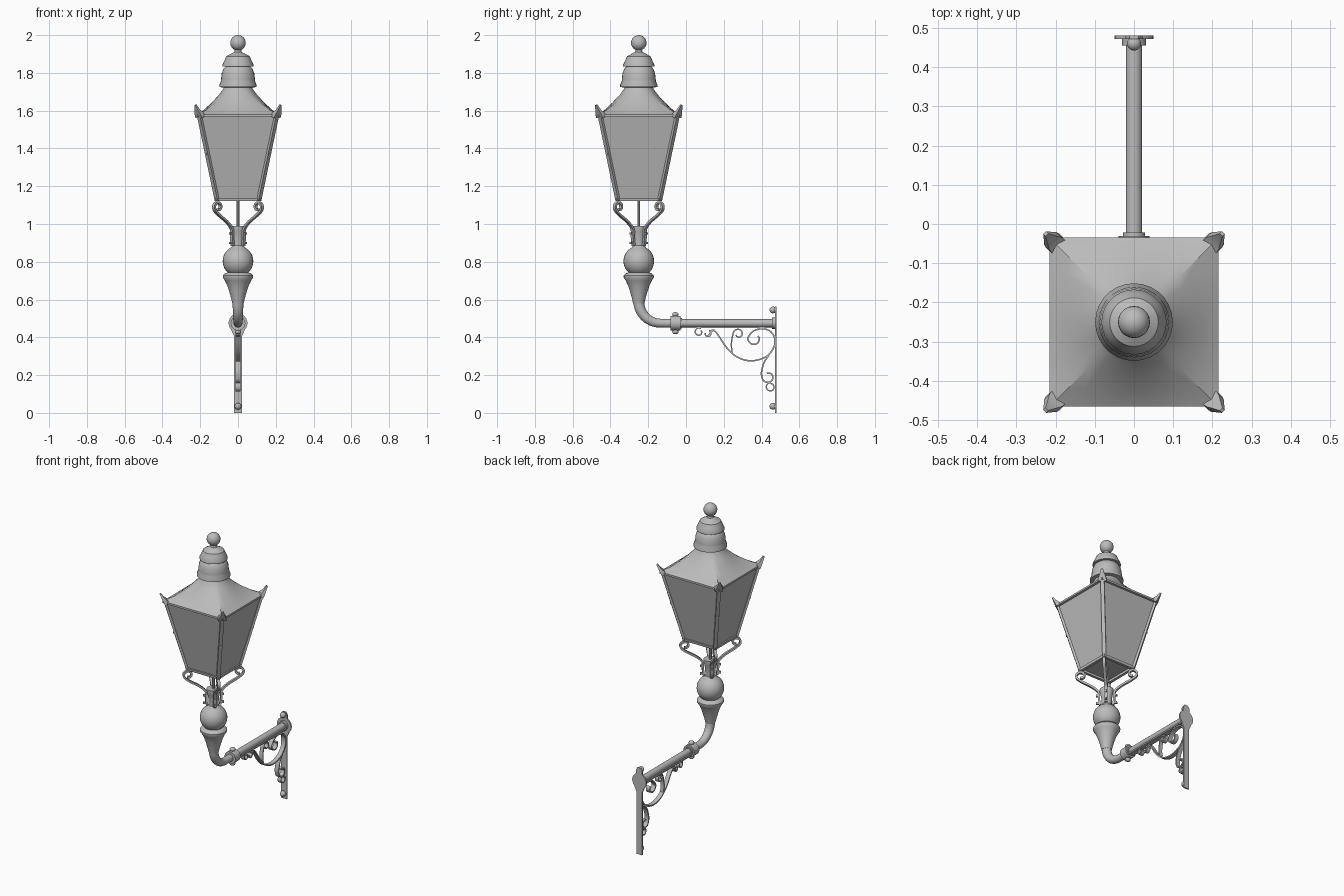
import bpy, bmesh
from math import pi, sin, cos, radians, sqrt
from mathutils import Matrix, Vector

cube = bpy.data.objects.get("Cube")
if cube:
    bpy.data.objects.remove(cube)

iron = bpy.data.materials.new("grey iron")
iron.use_nodes = True
iron.diffuse_color = (0.5, 0.5, 0.5, 1)
iron.node_tree.nodes["Principled BSDF"].inputs["Base Color"].default_value = (0.5, 0.5, 0.5, 1)

LAMP = Vector((0, -0.25, 0))   # axis of the lantern
ARM_Z = 0.475                  # height of the horizontal arm
WALL = 0.48                    # face of the wall


def finish(name, bm, matrix=Matrix()):
    bmesh.ops.transform(bm, matrix=matrix, verts=bm.verts)
    bmesh.ops.recalc_face_normals(bm, faces=bm.faces)
    me = bpy.data.meshes.new(name)
    bm.to_mesh(me)
    bm.free()
    me.materials.append(iron)
    me.shade_smooth()
    me.set_sharp_from_angle(angle=radians(35))
    ob = bpy.data.objects.new(name, me)
    bpy.context.collection.objects.link(ob)
    return ob


def loft(name, rings, matrix=Matrix(), cap=True):
    """Skin a list of equal-sized closed rings of points."""
    bm = bmesh.new()
    rows = [[bm.verts.new(p) for p in ring] for ring in rings]
    n = len(rows[0])
    for a, b in zip(rows, rows[1:]):
        for i in range(n):
            j = (i + 1) % n
            bm.faces.new((a[i], a[j], b[j], b[i]))
    if cap:
        bm.faces.new(rows[0])
        bm.faces.new(rows[-1])
    return finish(name, bm, matrix)


def circle(r, z, n=28):
    return [(r * cos(2 * pi * i / n), r * sin(2 * pi * i / n), z) for i in range(n)]


def square(h, z):
    return [(-h, -h, z), (h, -h, z), (h, h, z), (-h, h, z)]


def turned(name, profile, matrix=Matrix.Translation(LAMP), n=28):
    return loft(name, [circle(r, z, n) for r, z in profile], matrix)


def ball(name, centre, r, squash=(1, 1, 1)):
    bm = bmesh.new()
    bmesh.ops.create_uvsphere(bm, u_segments=20, v_segments=12, radius=r)
    finish(name, bm, Matrix.Translation(centre) @ Matrix.Diagonal((*squash, 1)))


def smooth(pts, steps=6):
    """Catmull-Rom curve through 2D points."""
    p = [Vector(q) for q in pts]
    p = [2 * p[0] - p[1]] + p + [2 * p[-1] - p[-2]]
    out = []
    for a, b, c, d in zip(p, p[1:], p[2:], p[3:]):
        for k in range(steps):
            t = k / steps
            out.append(0.5 * (2 * b + (c - a) * t + (2 * a - 5 * b + 4 * c - d) * t * t
                              + (3 * b - a - 3 * c + d) * t ** 3))
    return out + [p[-2]]


def curl(cx, cz, r0, r1, a0, a1, n=8):
    """Points of a spiral, angles in degrees."""
    return [(cx + (r0 + (r1 - r0) * k / n) * cos(radians(a0 + (a1 - a0) * k / n)),
             cz + (r0 + (r1 - r0) * k / n) * sin(radians(a0 + (a1 - a0) * k / n)))
            for k in range(n + 1)]


def strap(name, pts, half_width, thick, matrix, steps=4):
    """Flat iron bar bent along a curve in the local XZ plane."""
    path = smooth(pts, steps)
    rings = []
    for i, p in enumerate(path):
        d = (path[min(i + 1, len(path) - 1)] - path[max(i - 1, 0)]).normalized()
        n = Vector((-d.y, d.x)) * thick / 2
        rings.append([(q.x, w, q.y) for q, w in ((p + n, -half_width), (p + n, half_width),
                                                 (p - n, half_width), (p - n, -half_width))])
    loft(name, rings, matrix)


def rod(name, a, b, r, n=16, r2=None):
    a, b = Vector(a), Vector(b)
    turn = (b - a).to_track_quat('Z', 'Y').to_matrix().to_4x4()
    turned(name, [(r, 0), (r if r2 is None else r2, (b - a).length)], Matrix.Translation(a) @ turn, n)


# Ventilator hats and finial
turned("upper_hat", [(.016, 1.93), (.02, 1.91), (.04, 1.9), (.062, 1.888), (.072, 1.865),
                     (.083, 1.842), (.083, 1.833), (.06, 1.833)])
turned("lower_hat", [(.058, 1.84), (.075, 1.825), (.086, 1.8), (.09, 1.765), (.09, 1.757),
                     (.099, 1.735), (.099, 1.725), (.07, 1.722)])
ball("finial_ball", LAMP + Vector((0, 0, 1.959)), 0.041)

# Roof sweeping from a round neck to square eaves
roof = []
for half, z, blend in ((.072, 1.735, 0), (.078, 1.715, 0), (.1, 1.685, .15), (.137, 1.645, .45),
                       (.18, 1.605, .75), (.206, 1.586, .95), (.215, 1.58, 1), (.215, 1.568, 1), (.2, 1.568, 1)):
    ring = []
    for x, y, _ in circle(1, 0, 40):
        s = 1 + blend * (1 / max(abs(x), abs(y)) - 1)
        ring.append((x * s * half, y * s * half, z))
    roof.append(ring)
loft("roof", roof, Matrix.Translation(LAMP))

# Tapered panes and floor
loft("glass_panes", [square(.108, 1.125), square(.2, 1.57)], Matrix.Translation(LAMP), cap=False)
loft("lantern_floor", [square(.109, 1.137), square(.109, 1.143)], Matrix.Translation(LAMP))
loft("bottom_rim", [square(.1, 1.122), square(.117, 1.122), square(.12, 1.138), square(.1, 1.138),
                    square(.1, 1.122)], Matrix.Translation(LAMP), cap=False)

# Corner posts, ears and scrolled carriers, repeated on the diagonals
for k in range(4):
    turn = Matrix.Translation(LAMP) @ Matrix.Rotation(pi / 4 + k * pi / 2, 4, 'Z')
    d = sqrt(2)
    strap("corner_post", [(.111 * d, 1.125), (.205 * d, 1.575)], .011, .014, turn, 1)
    strap("post_screw", [(.16 * d, 1.372), (.17 * d, 1.37)], .006, .012, turn, 1)
    ear = [[(u * d, w, z) for u, z, w in ((a, za, -h), (a, za, h), (b, zb, h), (b, zb, -h))]
           for a, za, b, zb, h in ((.185, 1.575, .207, 1.56, .025), (.2, 1.592, .214, 1.58, .022),
                                   (.21, 1.605, .22, 1.6, .014), (.222, 1.632, .228, 1.628, .005))]
    loft("corner_ear", ear, turn)
    arm = [(.028, .885), (.032, .93), (.034, .975), (.06, 1.012), (.098, 1.045), (.121, 1.07)]
    arm = [(u * d, z) for u, z in arm] + curl(.107 * d, 1.09, .028, .014, 0, 290)
    strap("scroll_carrier", arm, .009, .012, turn)
    for z in (.9, .95):
        strap("carrier_bolt", [(.03 * d, z), (.044 * d, z)], .006, .012, turn, 1)

# Gas pipe, column head, globe and vase
rod("gas_pipe", (0, -.25, .97), (0, -.25, 1.14), .008, 10)
turned("column_head", [(.03, .86), (.03, .9), (.031, .93), (.037, .96), (.041, .975), (.041, .99)])
turned("globe", [(.04, .718)] + [(.081 * cos(radians(a)), .803 + .081 * sin(radians(a)))
                                  for a in range(-60, 70, 10)] + [(.03, .885)])
turned("vase", [(.05, .745), (.07, .738), (.08, .727), (.08, .717), (.069, .7), (.057, .675),
                (.047, .645), (.037, .61), (.03, .58)])

# Bent pipe joining the column to the arm
R = .115
bend = [circle(.03, 0, 20)]
bend = [[(x, y - .25, .6 + z) for x, y, z in circle(.032, 0, 20)]]
for k in range(11):
    a = pi / 2 * k / 10
    r = .029 - .006 * k / 10
    bend.append([(x, -.25 + R - (R - y) * cos(a), ARM_Z + R - (R - y) * sin(a))
                 for x, y, _ in circle(r, 0, 20)])
bend.append([(x, -.06, ARM_Z + y * -1 * -1) for x, y, _ in circle(.023, 0, 20)])
loft("pipe_bend", bend)

# Arm, coupling and wall socket
rod("arm_tube", (0, -.06, ARM_Z), (0, WALL, ARM_Z), .021, 20)
strap("arm_flat", [(-.03, .453), (WALL, .453)], .018, .008, Matrix.Rotation(pi / 2, 4, 'Z'), 1)
rod("coupling", (0, -.082, ARM_Z), (0, -.03, ARM_Z), .039, 20)
rod("coupling_lip", (0, -.03, ARM_Z), (0, -.022, ARM_Z), .028, 20)
rod("wall_socket", (0, .455, ARM_Z), (0, WALL, ARM_Z), .03, 20)
for side in (-1, 1):
    ball("coupling_knob", (0, -.056, ARM_Z + side * .046), .017, (1, 1, .75))

# Wall plate: narrow strip with a round boss and pointed head
half = [(.02, 0), (.02, .405), (.03, .425)]
half += [(.05 * cos(radians(a)), ARM_Z + .05 * sin(radians(a))) for a in range(-45, 46, 15)]
half += [(.022, .522), (.022, .545), (.012, .562)]
outline = half + [(-x, z) for x, z in reversed(half)]
loft("wall_plate", [[(x, y, z) for x, z in outline] for y in (WALL - .009, WALL)])
for z in (.035, .545):
    ball("plate_bolt", (0, WALL - .02, z), .018)

# Wrought scrolls under the arm
side = Matrix.Rotation(pi / 2, 4, 'Z')
main = [(.115, .405), (.145, .437), (.175, .405), (.21, .352), (.255, .306), (.31, .28), (.37, .278),
        (.43, .302), (.466, .35), (.468, .4), (.44, .436), (.395, .445), (.352, .43)]
strap("main_scroll", main + curl(.362, .392, .034, .024, 170, 400), .014, .008, side)
strap("arm_curl", [(.15, .437)] + curl(.115, .42, .018, .014, 60, -190), .012, .007, side)
strap("arm_end_curl", curl(.068, .428, .022, .014, 60, 400, 12), .012, .007, side)
strap("inner_curl", [(.245, .315), (.24, .36), (.245, .4)] + curl(.277, .418, .027, .014, 150, -160),
      .012, .007, side)
strap("lower_scroll", [(.44, .305), (.415, .27), (.4, .22)] + curl(.435, .19, .033, .02, 180, 470),
      .014, .008, side)
strap("foot_curl", curl(.447, .137, .023, .018, 80, 440, 12), .012, .007, side)
